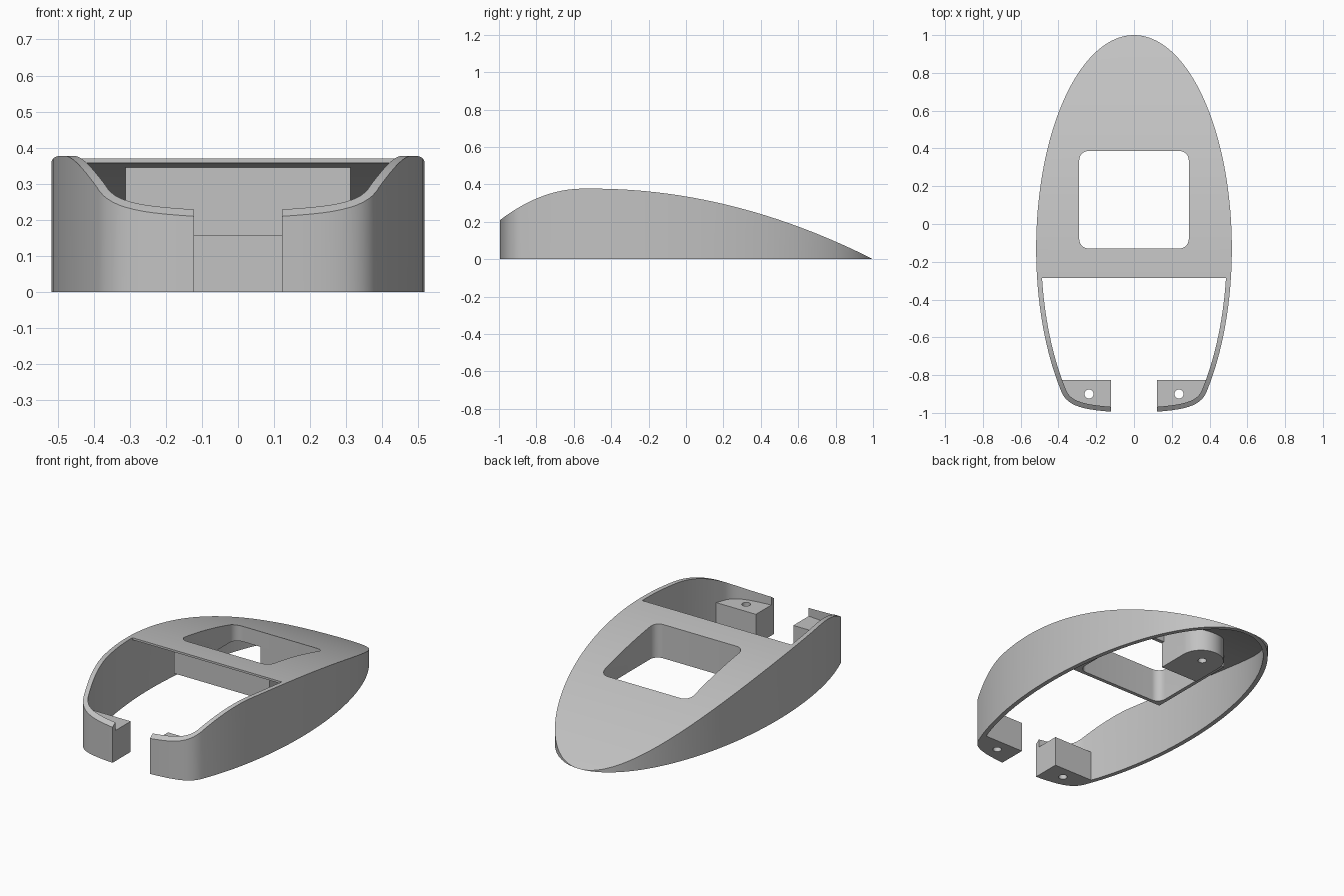
import bpy
import bmesh
from math import sin, cos, pi, radians
from mathutils import Vector

if "Cube" in bpy.data.objects:
    bpy.data.objects.remove(bpy.data.objects["Cube"])

grey = bpy.data.materials.new("plain_grey")
grey.use_nodes = True
colour = (0.54, 0.54, 0.54, 1)
grey.diffuse_color = colour
grey.node_tree.nodes["Principled BSDF"].inputs["Base Color"].default_value = colour

WALL, SKIN = 0.026, 0.012
PANEL_FRONT = -0.287
GAP = 0.122


def prism(name, points, low, high, axis="z"):
    """Extrude a closed 2D outline along z (points are x, y) or x (points are y, z)."""
    place = (lambda p, h: (p[0], p[1], h)) if axis == "z" else (lambda p, h: (h, p[0], p[1]))
    bm = bmesh.new()
    a = [bm.verts.new(place(p, low)) for p in points]
    b = [bm.verts.new(place(p, high)) for p in points]
    bm.faces.new(a)
    bm.faces.new(b)
    for i in range(len(a)):
        j = (i + 1) % len(a)
        bm.faces.new((a[i], a[j], b[j], b[i]))
    bmesh.ops.recalc_face_normals(bm, faces=bm.faces)
    mesh = bpy.data.meshes.new(name)
    bm.to_mesh(mesh)
    bm.free()
    obj = bpy.data.objects.new(name, mesh)
    bpy.context.collection.objects.link(obj)
    mesh.materials.append(grey)
    return obj


def combine(obj, operation, cutter):
    """Apply a boolean and discard the cutter."""
    mod = obj.modifiers.new("cut", "BOOLEAN")
    mod.operation, mod.solver, mod.object = operation, "EXACT", cutter
    graph = bpy.context.evaluated_depsgraph_get()
    mesh = bpy.data.meshes.new_from_object(obj.evaluated_get(graph))
    obj.modifiers.clear()
    obj.data = mesh
    bpy.data.objects.remove(cutter)


def rectangle(x0, x1, y0, y1):
    return [(x0, y0), (x1, y0), (x1, y1), (x0, y1)]


def arc(cx, cy, r, start, end, steps):
    return [(cx + r * cos(start + (end - start) * i / steps),
             cy + r * sin(start + (end - start) * i / steps)) for i in range(steps + 1)]


def plan():
    """Egg outline: a long ellipse closed by a blunt, round-cornered front."""
    end = 2.285
    half = [(0.518 * sin(end * i / 56), -0.13 + 1.13 * cos(end * i / 56)) for i in range(57)]
    p = [Vector(half[-1]), Vector((0.36, -0.975)), Vector((0.26, -0.985)), Vector((0.04, -1))]
    for i in range(1, 15):
        t = i / 14
        s = 1 - t
        q = p[0] * s**3 + p[1] * 3 * s * s * t + p[2] * 3 * s * t * t + p[3] * t**3
        half.append((q.x, q.y))
    return half + [(-x, y) for x, y in reversed(half[1:])]


def inset(points, d):
    out = []
    for i, p in enumerate(points):
        along = Vector(points[(i + 1) % len(points)]) - Vector(points[i - 1])
        n = Vector((along.y, -along.x)).normalized()
        out.append((p[0] + n.x * d, p[1] + n.y * d))
    return out


def height(y):
    """Side silhouette: a short steep rise, then a long fall to the rear tip."""
    if y < -0.55:
        return 0.377 - 0.85 * (y + 0.55) ** 2
    return 0.377 - 0.1676 * max(0, y + 0.5) ** 2


def under_top(drop, start=-1.02, steps=70):
    ys = [start + (1.04 - start) * i / steps for i in range(steps + 1)]
    return [(y, height(y) - drop) for y in ys]


def side_solid(drop):
    return prism("side_solid", under_top(drop) + [(1.04, -0.2), (-1.02, -0.2)], -0.7, 0.7, "x")


def window_cutter():
    x, y0, y1, r = 0.29, -0.13, 0.387, 0.05
    corners = [(x - r, y1 - r), (r - x, y1 - r), (r - x, y0 + r), (x - r, y0 + r)]
    pts = []
    for i, (cx, cy) in enumerate(corners):
        pts += arc(cx, cy, r, i * pi / 2, (i + 1) * pi / 2, 8)
    return prism("window_cutter", pts, -0.3, 0.7)


def hole_cutter(x, y, low, high):
    return prism("hole_cutter", arc(x, y, 0.024, 0, 2 * pi * 23 / 24, 23), low, high)


outline = plan()

# Hollow shell, open below and open above at the front
shell = prism("shell", outline, 0, 0.6)
combine(shell, "INTERSECT", side_solid(0))
cavity = prism("cavity", inset(outline, WALL), -0.1, 0.7)
ceiling = under_top(SKIN, PANEL_FRONT, 60)
ceiling += [(1.04, -0.2), (-1.1, -0.2), (-1.1, 0.8), (PANEL_FRONT, 0.8)]
combine(cavity, "INTERSECT", prism("ceiling", ceiling, -0.7, 0.7, "x"))
combine(shell, "DIFFERENCE", cavity)
combine(shell, "DIFFERENCE", window_cutter())
combine(shell, "DIFFERENCE", prism("gap", rectangle(-GAP, GAP, -1.1, -0.8), -0.1, 0.6))

# Frame hanging below the window opening
frame = prism("window_frame", rectangle(-0.312, 0.312, -0.152, 0.409), 0.155, 0.6)
combine(frame, "INTERSECT", side_solid(SKIN / 2))
combine(frame, "DIFFERENCE", window_cutter())

# Rear screw post: flat front, round back, blind hole from below
post_outline = [(-0.125, 0.39), (0.125, 0.39)] + arc(0, 0.58, 0.125, 0, pi, 24)
post = prism("rear_post", post_outline, 0, 0.6)
combine(post, "INTERSECT", side_solid(SKIN / 2))
combine(post, "DIFFERENCE", hole_cutter(0, 0.59, -0.1, 0.11))
combine(post, "DIFFERENCE", window_cutter())

# Front screw blocks beside the gap
parts = [shell, frame, post]
for side, name in ((1, "left"), (-1, "right")):
    a, b = sorted((side * GAP, side * 0.5))
    block = prism("front_block_" + name, rectangle(a, b, -1.1, -0.825), 0, 0.18)
    combine(block, "INTERSECT", prism("inner_plan", inset(outline, WALL / 2), -0.1, 0.6))
    combine(block, "DIFFERENCE", hole_cutter(side * 0.238, -0.9, -0.1, 0.4))
    parts.append(block)

# Smooth curves, sharp edges
bpy.ops.object.select_all(action="DESELECT")
for part in parts:
    part.select_set(True)
bpy.context.view_layer.objects.active = shell
bpy.ops.object.shade_smooth_by_angle(angle=radians(25))
